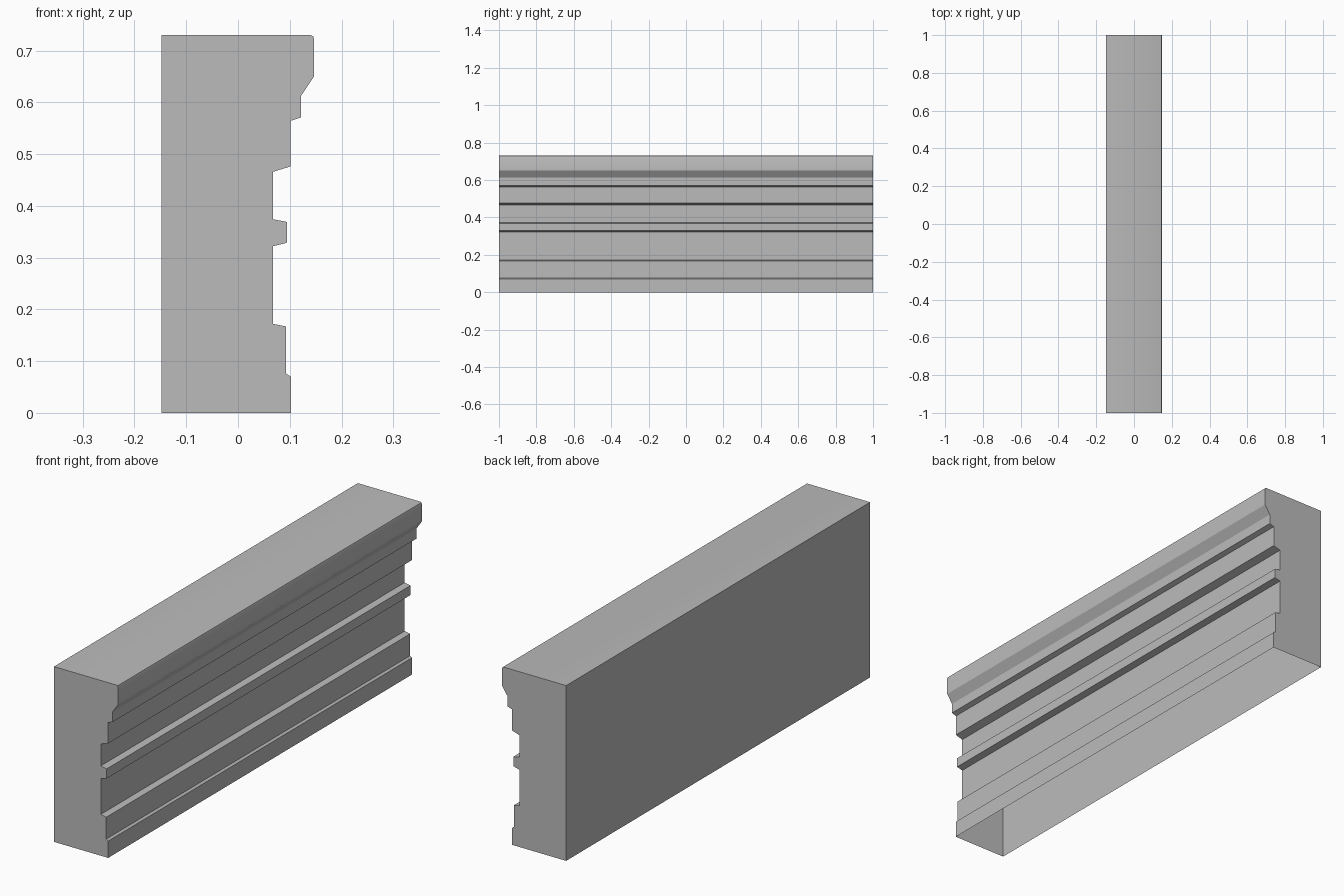
import bpy
import bmesh
import math

cube = bpy.data.objects.get("Cube")
if cube:
    bpy.data.objects.remove(cube, do_unlink=True)

# Stone material
stone = bpy.data.materials.new("grey_stone")
stone.use_nodes = True
GREY = (0.5, 0.5, 0.5, 1.0)
stone.diffuse_color = GREY
stone.node_tree.nodes["Principled BSDF"].inputs["Base Color"].default_value = GREY

# Moulding cross-section (x, z), from the foot of the back up and down the front
BACK, HEIGHT, HALF_LENGTH = -0.148, 0.73, 1.0
profile = [
    (BACK, 0), (BACK, HEIGHT),
    (0.141, HEIGHT), (0.145, 0.728), (0.147, 0.723),    # eased top edge
    (0.147, 0.65), (0.122, 0.613), (0.122, 0.571),      # crown
    (0.101, 0.564), (0.101, 0.476), (0.068, 0.466),     # upper band
    (0.068, 0.374), (0.095, 0.369), (0.095, 0.329), (0.068, 0.322),  # middle fillet
    (0.068, 0.172), (0.093, 0.167), (0.093, 0.076),     # lower band
    (0.102, 0.07), (0.102, 0),                          # plinth
]

# Hollow shell with closed ends and an open underside
bm = bmesh.new()
near, far = [[bm.verts.new((x, y, z)) for x, z in profile]
             for y in (-HALF_LENGTH, HALF_LENGTH)]
bm.faces.new(near)
bm.faces.new(far)
for i in range(len(profile) - 1):
    bm.faces.new((near[i], near[i + 1], far[i + 1], far[i]))
bmesh.ops.recalc_face_normals(bm, faces=bm.faces)

mesh = bpy.data.meshes.new("cornice_moulding")
bm.to_mesh(mesh)
bm.free()
mesh.materials.append(stone)
moulding = bpy.data.objects.new("cornice_moulding", mesh)
bpy.context.collection.objects.link(moulding)

# Smooth only the eased top edge
bpy.ops.object.select_all(action="DESELECT")
moulding.select_set(True)
bpy.context.view_layer.objects.active = moulding
bpy.ops.object.shade_smooth_by_angle(angle=math.radians(30))
